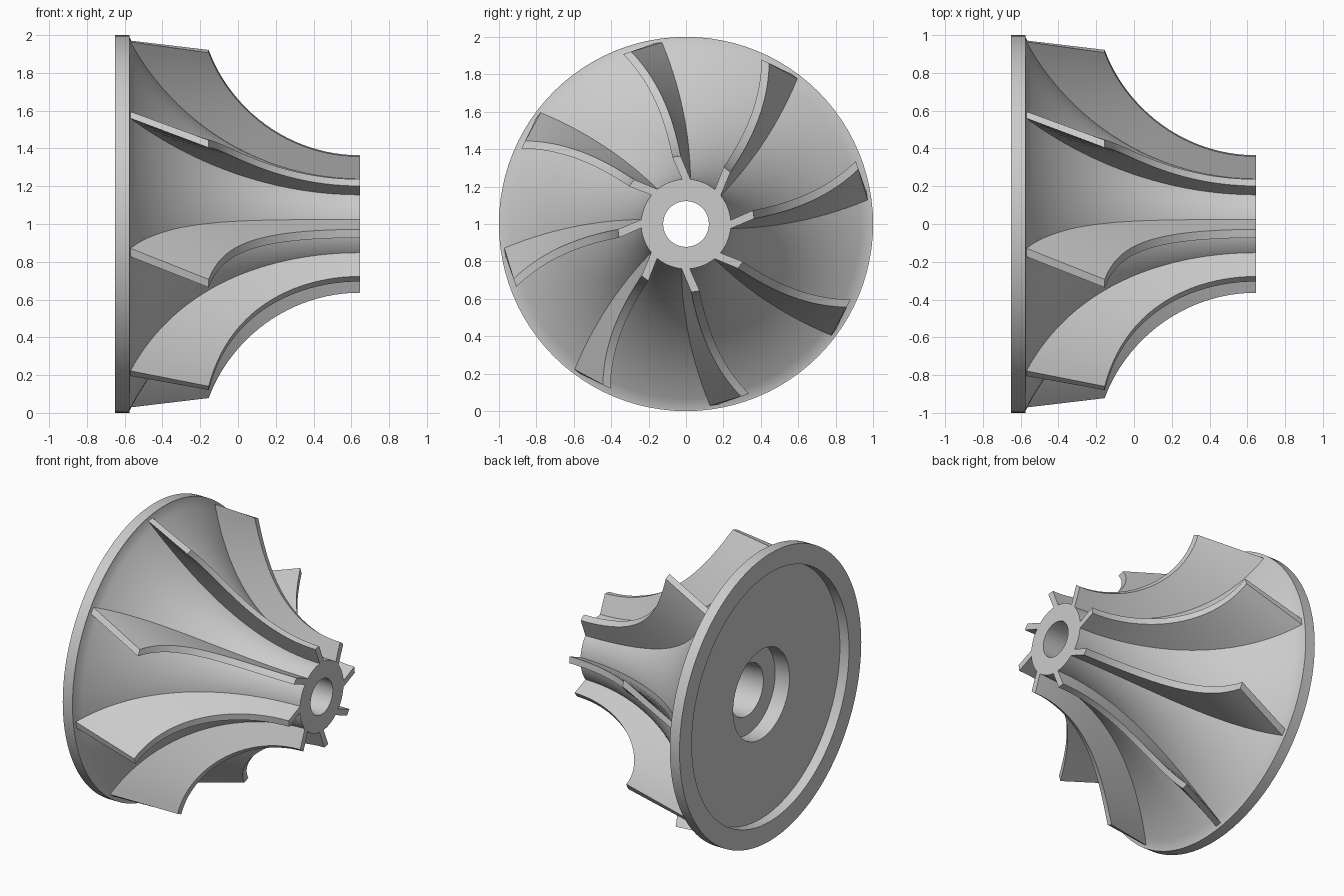
import bpy, math
from math import sin, cos, atan2, radians, pi

if "Cube" in bpy.data.objects:
    bpy.data.objects.remove(bpy.data.objects["Cube"])

SEG = 96      # sides of the turned hub
N = 24        # steps along the curves
BLADES = 8


def arc(x0, r0, x1, r1, n):
    """Circular arc in (x, radius) that ends parallel to the axis; also gives unit direction away from its centre."""
    dx, dr = x1 - x0, r0 - r1
    rad = (dx * dx + dr * dr) / (2 * dr)
    cr = r1 + rad
    a0 = atan2(r0 - cr, x0 - x1)
    a1 = -pi / 2
    out = []
    for i in range(n + 1):
        a = a0 + (a1 - a0) * i / n
        out.append((x1 + rad * cos(a), cr + rad * sin(a), cos(a), sin(a)))
    return out


def polar(x, r, a):
    return (x, r * cos(a), 1 + r * sin(a))


def add_mesh(name, verts, faces, angle):
    me = bpy.data.meshes.new(name)
    me.from_pydata(verts, [], faces)
    ob = bpy.data.objects.new(name, me)
    bpy.context.collection.objects.link(ob)
    bpy.ops.object.select_all(action='DESELECT')
    ob.select_set(True)
    bpy.context.view_layer.objects.active = ob
    bpy.ops.object.mode_set(mode='EDIT')
    bpy.ops.mesh.select_all(action='SELECT')
    bpy.ops.mesh.normals_make_consistent(inside=False)
    bpy.ops.object.mode_set(mode='OBJECT')
    bpy.ops.object.shade_smooth_by_angle(angle=radians(angle))
    return ob


hub_curve = arc(-0.575, 0.99, 0.645, 0.24, N)
shroud_curve = arc(-0.155, 0.967, 0.645, 0.365, N)

# Hub: closed profile turned about the x axis (rim, flared body, bore, recessed back)
profile = [(-0.65, 1.0), (-0.575, 1.0)]
profile += [(p[0], p[1]) for p in hub_curve]
profile += [(0.645, 0.122), (-0.47, 0.18), (-0.47, 0.31), (-0.58, 0.31),
            (-0.58, 0.865), (-0.65, 0.865)]
P = len(profile)
verts = [polar(x, r, 2 * pi * s / SEG) for s in range(SEG) for x, r in profile]
faces = []
for s in range(SEG):
    t = (s + 1) % SEG
    for i in range(P):
        j = (i + 1) % P
        faces.append((s * P + i, s * P + j, t * P + j, t * P + i))
add_mesh("hub", verts, faces, 30)


# Blades: ruled between the hub curve and the outer curve, swept back and leaning
def hub_angle(r):
    return radians(87.3 + 11 * (r - 0.24) / 0.75)


def shroud_angle(r):
    u = (r - 0.365) / 0.602
    return radians(98 + 5 * u + 6 * u * u)


HALF = 0.0225
for b in range(BLADES):
    turn = 2 * pi * b / BLADES
    verts, faces = [], []
    for h, s in zip(hub_curve, shroud_curve):
        # the root is sunk a little into the hub
        hx, hr = h[0] + 0.02 * h[2], h[1] + 0.02 * h[3]
        ha, sa = hub_angle(h[1]) + turn, shroud_angle(s[1]) + turn
        verts += [polar(hx, hr, ha - HALF / hr), polar(hx, hr, ha + HALF / hr),
                  polar(s[0], s[1], sa + HALF / s[1]), polar(s[0], s[1], sa - HALF / s[1])]
    for i in range(N):
        for k in range(4):
            m = (k + 1) % 4
            faces.append((4 * i + k, 4 * i + m, 4 * i + 4 + m, 4 * i + 4 + k))
    faces += [(0, 1, 2, 3), (4 * N, 4 * N + 1, 4 * N + 2, 4 * N + 3)]
    add_mesh("blade_%d" % (b + 1), verts, faces, 30)
